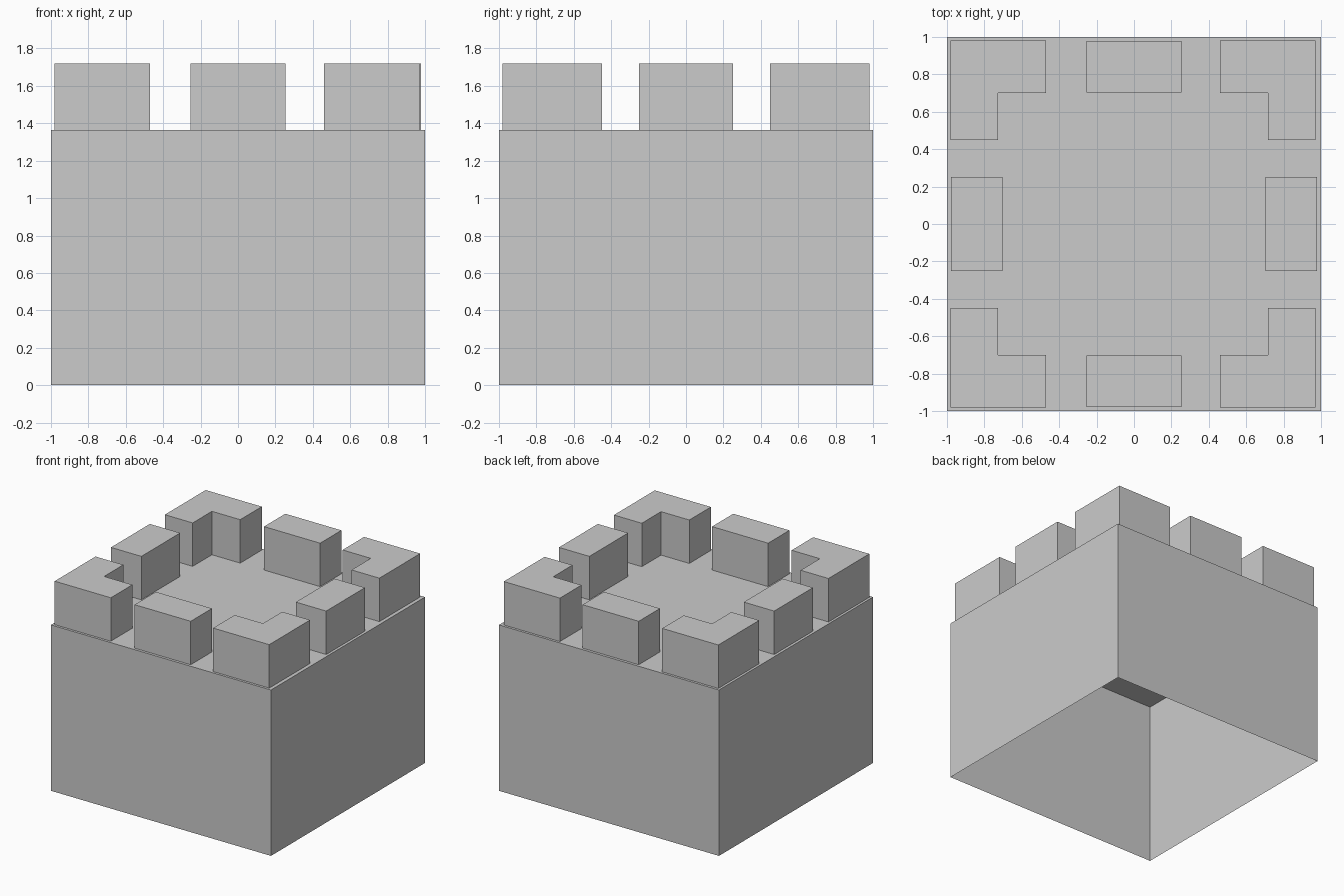
import bpy
import bmesh

if "Cube" in bpy.data.objects:
    bpy.data.objects.remove(bpy.data.objects["Cube"], do_unlink=True)

WALL_TOP = 1.363
MERLON_TOP = 1.72

# Single stone colour
stone = bpy.data.materials.new("stone_grey")
stone.use_nodes = True
GREY = (0.6, 0.6, 0.6, 1)
stone.diffuse_color = GREY
stone.node_tree.nodes["Principled BSDF"].inputs["Base Color"].default_value = GREY


def extrude_outline(name, outline, z0, z1):
    """Raise a flat outline into a block that is open underneath."""
    bm = bmesh.new()
    low = [bm.verts.new((x, y, z0)) for x, y in outline]
    high = [bm.verts.new((x, y, z1)) for x, y in outline]
    bm.faces.new(high)
    for i in range(len(outline)):
        j = (i + 1) % len(outline)
        bm.faces.new((low[i], low[j], high[j], high[i]))
    bmesh.ops.recalc_face_normals(bm, faces=bm.faces)
    # The flat roof always looks up
    if max(bm.faces, key=lambda f: f.calc_center_median().z).normal.z < 0:
        bmesh.ops.reverse_faces(bm, faces=bm.faces)
    mesh = bpy.data.meshes.new(name)
    bm.to_mesh(mesh)
    bm.free()
    mesh.materials.append(stone)
    obj = bpy.data.objects.new(name, mesh)
    bpy.context.collection.objects.link(obj)
    return obj


def rectangle(x0, x1, y0, y1):
    return [(x0, y0), (x1, y0), (x1, y1), (x0, y1)]


# Hollow tower body, open at the bottom
extrude_outline("tower_body", rectangle(-1, 1, -1, 1), 0, WALL_TOP)

# L-shaped corner merlons
corner = [(0.975, 0.98), (0.465, 0.98), (0.465, 0.7),
          (0.722, 0.7), (0.722, 0.45), (0.975, 0.45)]
for sx, side in ((-1, "right"), (1, "left")):
    for sy, end in ((-1, "front"), (1, "back")):
        outline = [(sx * x - 0.005, sy * y) for x, y in corner]
        extrude_outline(f"corner_merlon_{end}_{side}", outline, WALL_TOP, MERLON_TOP)

# Straight merlons in the middle of each wall
for s, end, side in ((-1, "front", "right"), (1, "back", "left")):
    inner, outer = sorted((s * 0.702, s * 0.978))
    extrude_outline(f"middle_merlon_{end}",
                    rectangle(-0.255, 0.255, inner, outer), WALL_TOP, MERLON_TOP)
    extrude_outline(f"middle_merlon_{side}",
                    rectangle(inner, outer, -0.252, 0.252), WALL_TOP, MERLON_TOP)
